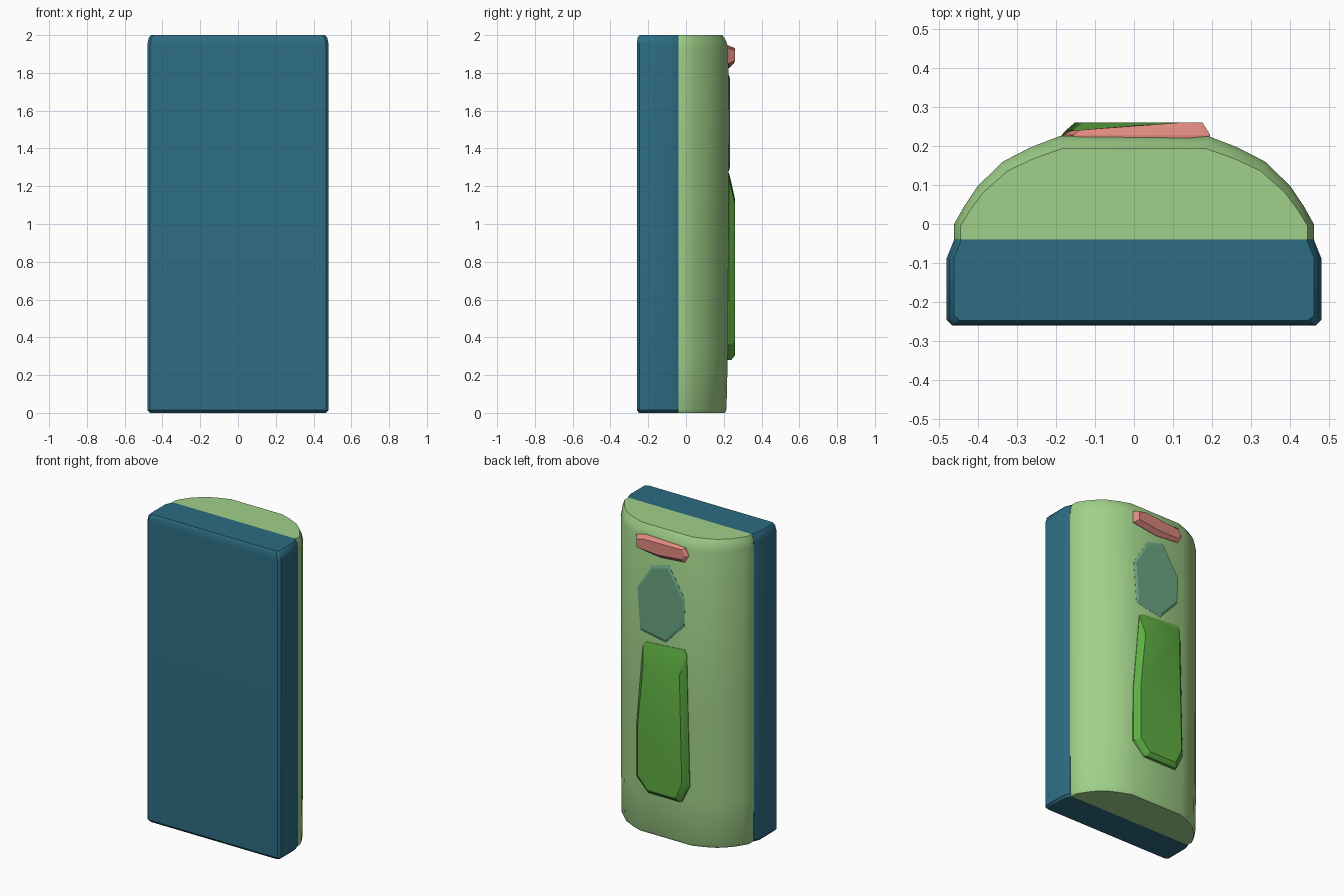
import bpy, bmesh, math

cube = bpy.data.objects.get("Cube")
if cube:
    bpy.data.objects.remove(cube, do_unlink=True)


def material(name, r, g, b):
    """Flat material from sRGB bytes, stored as linear values."""
    lin = [(c / 255 / 12.92) if c < 11 else ((c / 255 + 0.055) / 1.055) ** 2.4 for c in (r, g, b)]
    m = bpy.data.materials.new(name)
    m.use_nodes = True
    m.diffuse_color = (*lin, 1)
    m.node_tree.nodes["Principled BSDF"].inputs["Base Color"].default_value = (*lin, 1)
    return m


def loft(name, rings, mat, angle=35):
    """Skin a stack of rings with equal point counts and cap both ends."""
    bm = bmesh.new()
    vs = [[bm.verts.new(p) for p in ring] for ring in rings]
    n = len(vs[0])
    for a, b in zip(vs, vs[1:]):
        for i in range(n):
            j = (i + 1) % n
            bm.faces.new((a[i], a[j], b[j], b[i]))
    bm.faces.new(vs[0])
    bm.faces.new(vs[-1])
    bmesh.ops.recalc_face_normals(bm, faces=bm.faces)
    mesh = bpy.data.meshes.new(name)
    bm.to_mesh(mesh)
    bm.free()
    obj = bpy.data.objects.new(name, mesh)
    bpy.context.collection.objects.link(obj)
    mesh.materials.append(mat)
    bpy.ops.object.select_all(action='DESELECT')
    obj.select_set(True)
    bpy.context.view_layer.objects.active = obj
    bpy.ops.object.shade_smooth_by_angle(angle=math.radians(angle))
    return obj


def mirrored(half):
    """Close a half profile across x = 0."""
    return half + [(-x, y) for x, y in reversed(half)]


SEAM = -0.04  # where the front slab meets the rounded back


def upright(profile, levels):
    """Rings of a plan profile at heights z, scaled in x and y about the seam."""
    return [[(x * sx, SEAM + (y - SEAM) * sy, z) for x, y in profile] for z, sx, sy in levels]


def pad(name, outline, levels, mat):
    """Raised pad on the back: an (x, z) outline shrunk towards its centre at each y.
    Each level is y, shrink in x, shrink at the foot, shrink at the top."""
    cx = sum(p[0] for p in outline) / len(outline)
    lo, hi = min(p[1] for p in outline), max(p[1] for p in outline)
    cz, w = (lo + hi) / 2, max(p[0] for p in outline) - cx
    rings = []
    for y, dx, d_low, d_high in levels:
        ring = []
        for x, z in outline:
            t = (z - cz) / (hi - cz)
            ring.append((cx + (x - cx) * (1 - dx / w), y, z - t * (d_high if t > 0 else d_low)))
        rings.append(ring)
    return loft(name, rings, mat, 20)


blue = material("deep blue", 45, 108, 131)
light_green = material("light green", 160, 208, 137)
leaf_green = material("leaf green", 94, 174, 66)
sage = material("sage green", 107, 165, 131)
coral = material("coral", 223, 138, 127)

# Front slab with softened edges and a tapered rear rim
slab = mirrored([(0.46, SEAM), (0.48, -0.09), (0.48, -0.245), (0.465, -0.26)])
loft("front_slab", upright(slab, [
    (0, 0.97, 0.95), (0.015, 1, 1), (1.95, 1, 1), (1.985, 0.985, 0.985), (2, 0.96, 0.94)]), blue)

# Rounded back shell
shell = mirrored([(0.46, SEAM), (0.46, 0.0), (0.435, 0.045), (0.4, 0.097), (0.335, 0.16),
                  (0.265, 0.196), (0.19, 0.225)])
loft("back_shell", upright(shell, [
    (0, 0.975, 0.93), (0.02, 0.995, 0.96), (0.3, 1, 0.985), (0.9, 1, 1), (1.93, 1, 1),
    (1.97, 0.99, 0.95), (2, 0.965, 0.88)]), light_green)

# Long lower pad, sloping in at its upper end
pad("lower_pad",
    [(0.15, 1.23), (0.13, 1.25), (-0.15, 1.27), (-0.165, 1.24), (-0.185, 0.39), (-0.13, 0.28),
     (0.11, 0.28), (0.195, 0.36), (0.195, 0.72)],
    [(0.2, 0, 0, 0), (0.228, 0, 0, 0), (0.24, 0.01, 0, 0.05), (0.26, 0.03, 0.025, 0.14)], leaf_green)

# Faceted middle pad
pad("middle_pad",
    [(0.192, 1.585), (0.085, 1.76), (-0.035, 1.79), (-0.152, 1.595), (-0.145, 1.42),
     (-0.015, 1.28), (0.17, 1.315)],
    [(0.2, 0, 0, 0), (0.226, 0, 0, 0), (0.234, 0.015, 0.02, 0.02)], sage)

# Slim top bar, thinning towards the right end
bar = pad("top_bar",
          [(0.195, 1.93), (0.14, 1.945), (-0.155, 1.935), (-0.18, 1.89), (-0.15, 1.84),
           (0.02, 1.825), (0.195, 1.85)],
          [(0.2, 0, 0, 0), (0.228, 0, 0, 0), (0.26, 0.02, 0.025, 0.015)], coral)
for v in bar.data.vertices:
    if v.co.y > 0.25:
        v.co.y -= 0.022 * max(0, min(1, (0.1 - v.co.x) / 0.27))
